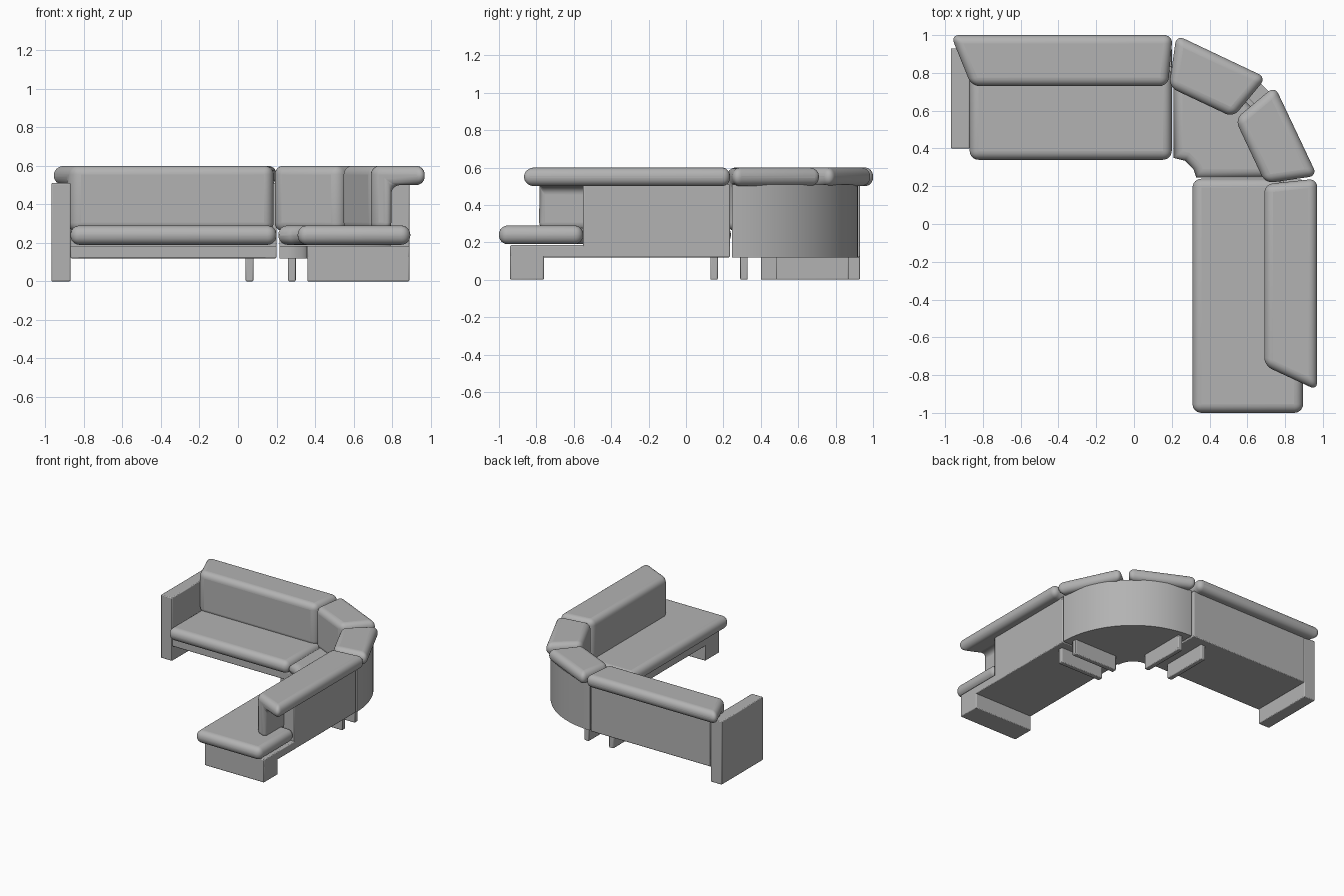
import bpy
import bmesh
from math import cos, sin, pi, radians
from mathutils import Vector

if "Cube" in bpy.data.objects:
    bpy.data.objects.remove(bpy.data.objects["Cube"])

GREY = (0.45, 0.45, 0.45, 1)
fabric = bpy.data.materials.new("grey_fabric")
fabric.use_nodes = True
fabric.diffuse_color = GREY
fabric.node_tree.nodes["Principled BSDF"].inputs["Base Color"].default_value = GREY


def loft(name, ring_a, ring_b, bevel=0.0, limit=40):
    """Solid between two matching rings of points, with rounded edges."""
    bm = bmesh.new()
    a = [bm.verts.new(p) for p in ring_a]
    b = [bm.verts.new(p) for p in ring_b]
    bm.faces.new(a)
    bm.faces.new(b)
    for i in range(len(a)):
        j = (i + 1) % len(a)
        bm.faces.new((a[i], a[j], b[j], b[i]))
    bmesh.ops.recalc_face_normals(bm, faces=bm.faces)
    mesh = bpy.data.meshes.new(name)
    bm.to_mesh(mesh)
    bm.free()
    mesh.materials.append(fabric)
    ob = bpy.data.objects.new(name, mesh)
    bpy.context.collection.objects.link(ob)
    if bevel:
        mod = ob.modifiers.new("rounding", "BEVEL")
        mod.width = bevel
        mod.segments = 6 if bevel > 0.02 else 2
        mod.limit_method = "ANGLE"
        mod.angle_limit = radians(limit)
        mod.use_clamp_overlap = False
    bpy.ops.object.select_all(action="DESELECT")
    ob.select_set(True)
    bpy.context.view_layer.objects.active = ob
    bpy.ops.object.shade_smooth_by_angle(angle=radians(35))
    return ob


def prism(name, outline, z0, z1, bevel=0.0, limit=40):
    return loft(name, [(x, y, z0) for x, y in outline],
                [(x, y, z1) for x, y in outline], bevel, limit)


def box(name, x0, x1, y0, y1, z0, z1, bevel=0.006):
    return prism(name, [(x0, y0), (x1, y0), (x1, y1), (x0, y1)], z0, z1, bevel)


def backrest(name, inner_a, outer_a, inner_b, outer_b):
    """Cushion that stands on the seat and folds outward over the back panel."""
    profile = [(0, 0.26), (0.38, 0.26), (0.38, 0.5), (1, 0.5), (1, 0.6), (0, 0.6)]

    def ring(inner, outer):
        return [(*Vector(inner).lerp(Vector(outer), u), z) for u, z in profile]
    return loft(name, ring(inner_a, outer_a), ring(inner_b, outer_b), 0.045)


def mirrored(p):
    """Reflect a plan point across the diagonal of the corner unit."""
    return (p[1] - 0.03, p[0] + 0.03)


def arc(radius, steps=32):
    return [(0.215 + radius * cos(pi / 2 * i / steps),
             0.245 + radius * sin(pi / 2 * i / steps)) for i in range(steps + 1)]


SEAT = (0.19, 0.29)
ROUND = 0.047

# Straight sofa with one arm
box("sofa_arm", -0.97, -0.87, 0.4, 0.93, 0, 0.51)
box("sofa_base", -0.87, 0.2, 0.4, 0.93, 0.12, 0.185)
box("sofa_back_panel", -0.87, 0.2, 0.83, 0.93, 0.12, 0.51)
box("sofa_leg", 0.04, 0.08, 0.48, 0.87, 0, 0.13)
box("sofa_seat_cushion", -0.87, 0.2, 0.34, 0.83, *SEAT, ROUND)
backrest("sofa_backrest", (-0.86, 0.73), (-0.97, 1), (0.18, 0.73), (0.205, 1))

# Long seat with an open end
box("chaise_base", 0.36, 0.89, -0.94, 0.235, 0.12, 0.185)
box("chaise_front_foot", 0.36, 0.89, -0.94, -0.76, 0, 0.185)
box("chaise_back_panel", 0.79, 0.89, -0.55, 0.235, 0.12, 0.51)
box("chaise_leg", 0.45, 0.84, 0.13, 0.17, 0, 0.13)
prism("chaise_seat_cushion", [(0.31, -1), (0.895, -1), (0.895, -0.55),
                              (0.79, -0.55), (0.79, 0.24), (0.31, 0.24)],
      *SEAT, ROUND)
backrest("chaise_backrest", (0.69, -0.75), (0.97, -0.88), (0.69, 0.21), (0.97, 0.24))

# Curved corner unit
hollow = arc(0.14, 8)[::-1]
prism("corner_base", arc(0.675) + hollow, 0.12, 0.185)
prism("corner_back_panel", arc(0.675) + arc(0.575)[::-1], 0.12, 0.51)
notch = [(0.21, 0.35), (0.27, 0.335), (0.315, 0.29), (0.33, 0.245)]
prism("corner_seat_cushion", notch + [(0.78, 0.245), (0.74, 0.5), (0.47, 0.77),
                                      (0.21, 0.83)], *SEAT, ROUND, 80)
box("corner_leg_right", 0.26, 0.3, 0.48, 0.87, 0, 0.13)
box("corner_leg_left", 0.45, 0.84, 0.29, 0.33, 0, 0.13)
quad = [(0.185, 0.725), (0.225, 1), (0.525, 0.565), (0.7, 0.775)]
backrest("corner_backrest_right", *quad)
backrest("corner_backrest_left", *[mirrored(p) for p in quad])
